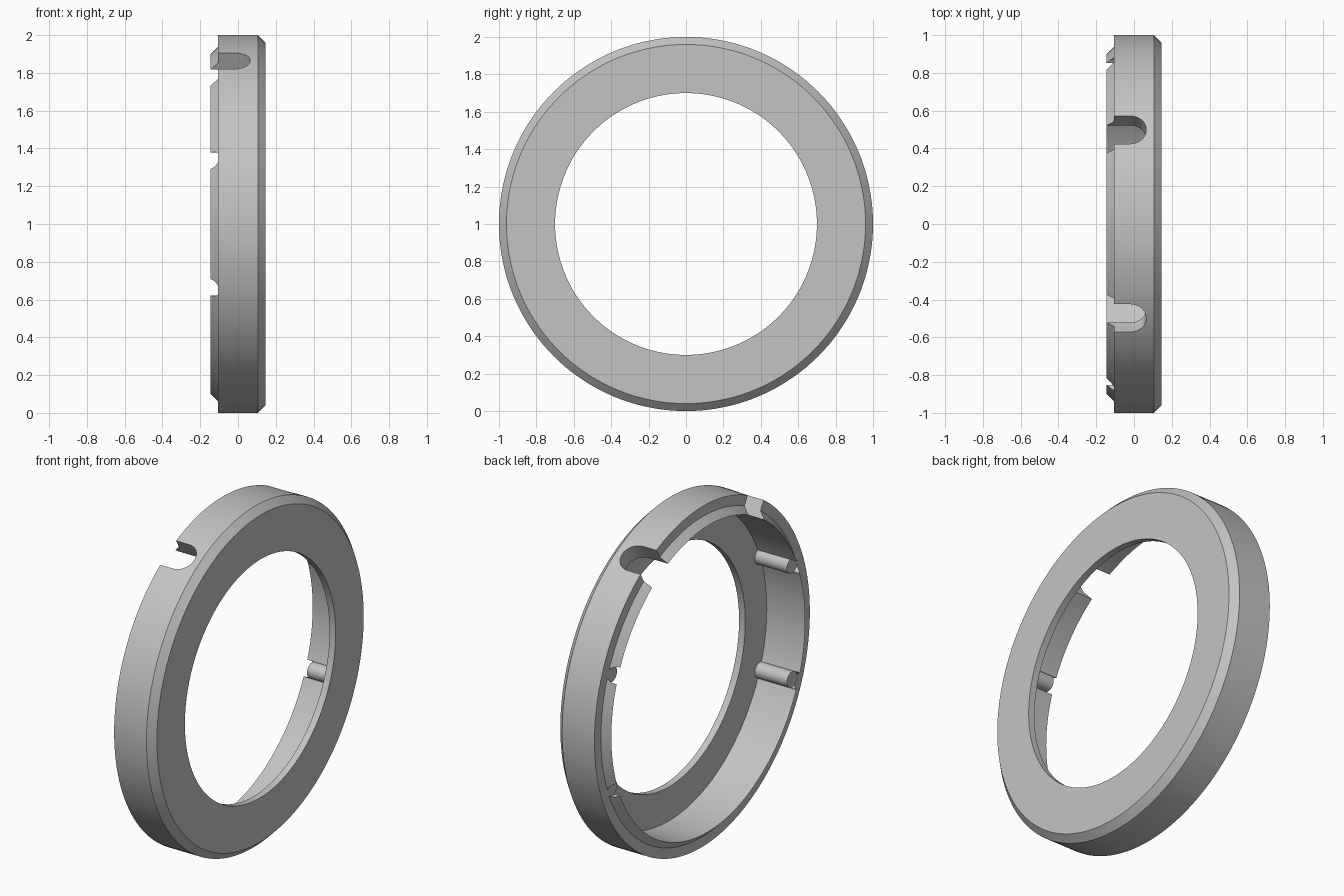
import bpy, bmesh, math
from mathutils import Matrix, Vector

cube = bpy.data.objects.get("Cube")
if cube:
    bpy.data.objects.remove(cube, do_unlink=True)

GREY = (0.55, 0.55, 0.55, 1.0)
grey = bpy.data.materials.new("plain grey")
grey.use_nodes = True
grey.diffuse_color = GREY
grey.node_tree.nodes["Principled BSDF"].inputs["Base Color"].default_value = GREY

AXIS = Matrix.Translation((0, 0, 1))   # ring centre; its axis runs along x


def finish(name, bm):
    bmesh.ops.recalc_face_normals(bm, faces=bm.faces)
    mesh = bpy.data.meshes.new(name)
    bm.to_mesh(mesh)
    bm.free()
    mesh.materials.append(grey)
    obj = bpy.data.objects.new(name, mesh)
    bpy.context.collection.objects.link(obj)
    return obj


def lathe(name, profile, steps):
    """Turn a closed (x, radius) profile around the x axis."""
    bm = bmesh.new()
    rings = []
    for i in range(steps):
        turn = Matrix.Rotation(math.tau * i / steps, 4, 'X')
        rings.append([bm.verts.new(AXIS @ turn @ Vector((x, 0, r))) for x, r in profile])
    count = len(profile)
    for i in range(steps):
        a, b = rings[i], rings[(i + 1) % steps]
        for j in range(count):
            k = (j + 1) % count
            bm.faces.new((a[j], a[k], b[k], b[j]))
    return finish(name, bm)


def prism(name, outline, low, high, angle):
    """Extrude an (x, y) outline outward along the radius at an angle from the top."""
    bm = bmesh.new()
    face = bm.faces.new([bm.verts.new((x, y, low)) for x, y in outline])
    new = bmesh.ops.extrude_face_region(bm, geom=[face])["geom"]
    moved = [v for v in new if isinstance(v, bmesh.types.BMVert)]
    bmesh.ops.translate(bm, verts=moved, vec=(0, 0, high - low))
    bm.transform(AXIS @ Matrix.Rotation(angle, 4, 'X'))
    return finish(name, bm)


def rod(name, radius, x0, x1, y, z):
    bm = bmesh.new()
    place = Matrix.Translation(((x0 + x1) / 2, y, 1 + z)) @ Matrix.Rotation(math.pi / 2, 4, 'Y')
    bmesh.ops.create_cone(bm, cap_ends=True, segments=32, radius1=radius, radius2=radius,
                          depth=abs(x1 - x0), matrix=place)
    return finish(name, bm)


def smooth(obj):
    bpy.ops.object.select_all(action='DESELECT')
    obj.select_set(True)
    bpy.context.view_layer.objects.active = obj
    bpy.ops.object.shade_smooth_by_angle(angle=math.radians(25))


# Ring body: face plate, chamfered rim, outer wall and pointed rear lip
ring = lathe("ring_body", [(0.145, 0.70), (0.145, 0.96), (0.105, 1.0), (-0.105, 1.0),
                           (-0.105, 0.94), (-0.145, 0.90), (0.105, 0.90), (0.105, 0.70)], 144)

# Four round-ended slots in the wall
half = 0.085
slot_end = 0.065
arc = [math.pi * (i / 16 - 0.5) for i in range(17)]
slot = [(-0.3, -half)] + [(slot_end - half + half * math.cos(a), half * math.sin(a))
                          for a in arc] + [(-0.3, half)]
cutters = [prism("slot_cutter", slot, 0.75, 1.1, math.radians(a)) for a in (30, 150, 210, 330)]

# Wide square gap at the bottom
gap = [(-0.3, -0.31), (slot_end, -0.31), (slot_end, 0.31), (-0.3, 0.31)]
cutters.append(prism("gap_cutter", gap, 0.75, 1.1, math.pi))

# Four screw posts inside the wall, with clearance notches in the lip
posts = []
for side, y in (("left", -0.835), ("right", 0.835)):
    for level, z in (("lower", -0.335), ("upper", 0.335)):
        posts.append(rod(f"{level}_{side}_post", 0.046, -0.104, 0.11, y, z))
        cutters.append(rod("notch_cutter", 0.046, -0.3, -0.102, y, z))

bpy.context.view_layer.objects.active = ring
for cutter in cutters:
    mod = ring.modifiers.new("cut", 'BOOLEAN')
    mod.operation = 'DIFFERENCE'
    mod.solver = 'EXACT'
    mod.object = cutter
    bpy.ops.object.modifier_apply(modifier=mod.name)
    bpy.data.objects.remove(cutter, do_unlink=True)

for obj in [ring] + posts:
    smooth(obj)
